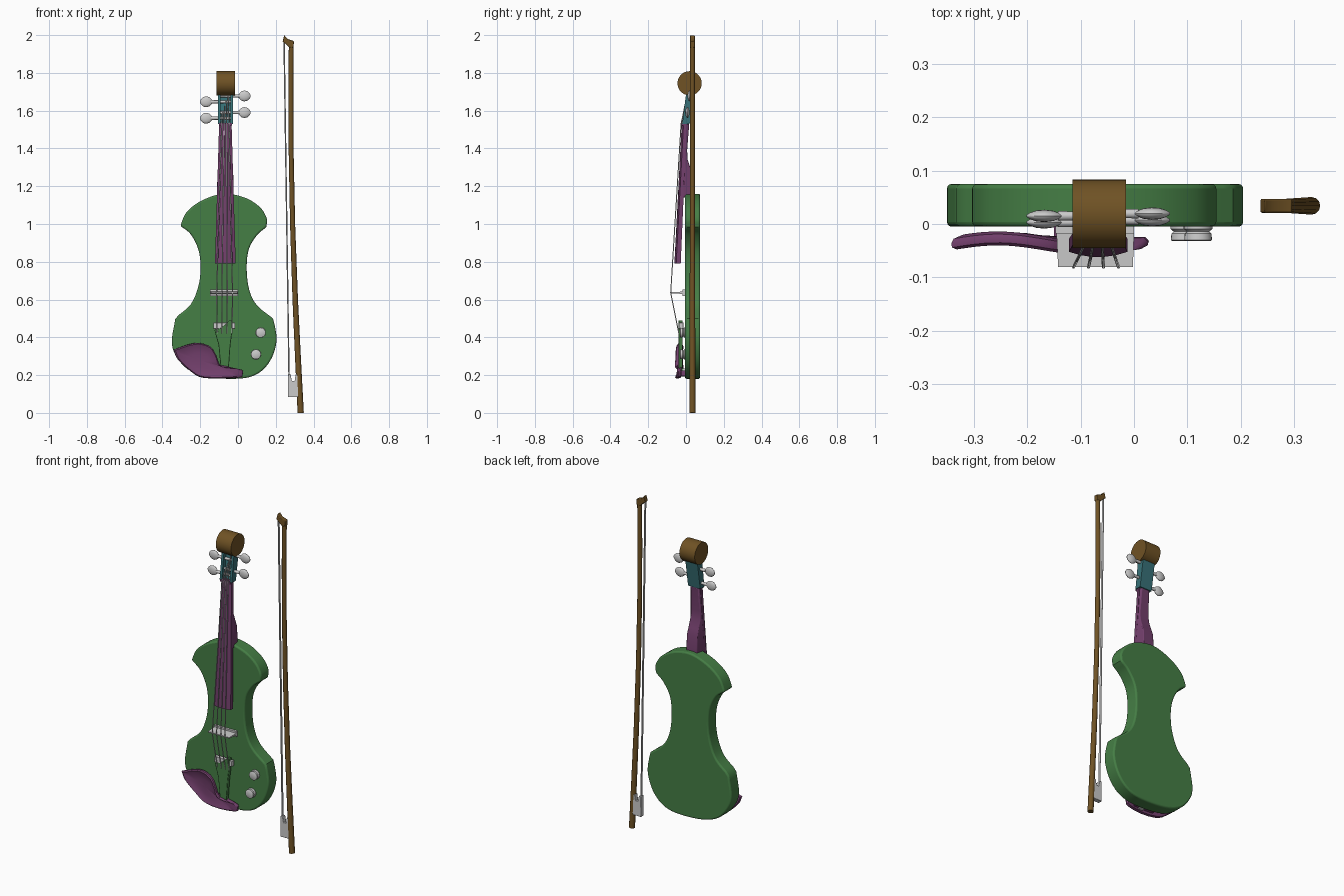
import bpy, bmesh, math
from mathutils import Vector

CX = -0.067  # instrument centre line


def material(name, rgb):
    m = bpy.data.materials.new(name)
    m.diffuse_color = (*rgb, 1)
    return m


GREEN = material("green", (0.06, 0.21, 0.06))
PURPLE = material("purple", (0.17, 0.05, 0.15))
TEAL = material("teal", (0.04, 0.17, 0.19))
BROWN = material("brown", (0.16, 0.085, 0.018))


def finish(name, bm, mat=None, bevel=0, segs=2, smooth=True):
    bmesh.ops.recalc_face_normals(bm, faces=bm.faces)
    me = bpy.data.meshes.new(name)
    bm.to_mesh(me)
    bm.free()
    ob = bpy.data.objects.new(name, me)
    bpy.context.collection.objects.link(ob)
    if mat:
        me.materials.append(mat)
    if bevel:
        mod = ob.modifiers.new("bevel", "BEVEL")
        mod.width, mod.segments = bevel, segs
        mod.limit_method, mod.angle_limit = "ANGLE", math.radians(50)
    if smooth:
        bpy.ops.object.select_all(action="DESELECT")
        ob.select_set(True)
        bpy.context.view_layer.objects.active = ob
        bpy.ops.object.shade_smooth_by_angle(angle=math.radians(35))
    return ob


def loft(name, rings, mat=None, **kw):
    bm = bmesh.new()
    vs = [[bm.verts.new(p) for p in r] for r in rings]
    n = len(vs[0])
    for a, b in zip(vs, vs[1:]):
        for i in range(n):
            bm.faces.new((a[i], a[(i + 1) % n], b[(i + 1) % n], b[i]))
    bm.faces.new(vs[0])
    bm.faces.new(vs[-1])
    return finish(name, bm, mat, **kw)


def plate(name, pts, y0, y1, mat=None, **kw):
    return loft(name, [[(x, y, z) for x, z in pts] for y in (y0, y1)], mat, **kw)


def box(name, lo, hi, mat=None, **kw):
    return plate(name, [(lo[0], lo[2]), (hi[0], lo[2]), (hi[0], hi[2]), (lo[0], hi[2])],
                 lo[1], hi[1], mat, **kw)


def tube(name, path, radii, mat=None, n=8, squash=(1, 1)):
    path = [Vector(p) for p in path]
    rings = []
    for i, p in enumerate(path):
        d = (path[min(i + 1, len(path) - 1)] - path[max(i - 1, 0)]).normalized()
        u = d.cross(Vector((0, 1, 0) if abs(d.y) < 0.9 else (0, 0, 1))).normalized()
        v = d.cross(u)
        rings.append([p + radii[i] * (u * math.cos(2 * math.pi * k / n) * squash[0]
                                      + v * math.sin(2 * math.pi * k / n) * squash[1])
                      for k in range(n)])
    return loft(name, rings, mat)


def spline(pts, steps=5):
    # open Catmull-Rom curve, last point left out so that segments chain
    p = [Vector(q) for q in pts]
    p = [2 * p[0] - p[1]] + p + [2 * p[-1] - p[-2]]
    out = []
    for a, b, c, d in zip(p, p[1:], p[2:], p[3:]):
        for k in range(steps):
            t = k / steps
            out.append(0.5 * (2 * b + (c - a) * t + (2 * a - 5 * b + 4 * c - d) * t * t
                              + (3 * b - a - 3 * c + d) * t ** 3))
    return out


# Body: four curves meeting at the bout corners
upper = [(0.15, 0.985), (0.152, 1.03), (0.115, 1.09), (0.035, 1.14), (-0.077, 1.16),
         (-0.19, 1.125), (-0.27, 1.065), (-0.305, 0.995)]
left_waist = [(-0.305, 0.99), (-0.25, 0.945), (-0.21, 0.865), (-0.198, 0.77),
              (-0.21, 0.67), (-0.25, 0.575), (-0.33, 0.505)]
lower = [(-0.332, 0.497), (-0.35, 0.38), (-0.33, 0.305), (-0.265, 0.23), (-0.16, 0.19),
         (0, 0.181), (0.1, 0.205), (0.17, 0.275), (0.204, 0.38), (0.19, 0.49)]
right_waist = [(0.185, 0.5), (0.1, 0.57), (0.06, 0.65), (0.046, 0.76), (0.057, 0.865),
               (0.1, 0.94), (0.146, 0.98)]
outline = [p for s in (upper, left_waist, lower, right_waist[:]) for p in spline(s)]
plate("body", outline, -0.005, 0.075, GREEN, bevel=0.009, segs=3)


# Fingerboard with a cambered front
def board(z, w, yf, yb):
    return [(CX - w, yb, z)] + [(CX + w * t, yf + 0.01 * t * t, z)
                                for t in (-1, -0.6, -0.2, 0.2, 0.6, 1)] + [(CX + w, yb, z)]


loft("fingerboard", [board(0.79, 0.055, -0.062, -0.028), board(1.53, 0.033, -0.023, 0.004)], PURPLE)


# Neck and heel
def neck_ring(z, w, yf, yb):
    return [(CX - w, yf, z), (CX + w, yf, z), (CX + w * 0.8, yb, z), (CX - w * 0.8, yb, z)]


loft("neck", [neck_ring(*r) for r in (
    (1.14, 0.045, -0.018, 0.044), (1.25, 0.043, -0.012, 0.04), (1.29, 0.041, -0.01, 0.026),
    (1.34, 0.039, -0.008, 0.009), (1.39, 0.037, -0.006, 0.006), (1.53, 0.032, 0.0, 0.017))],
    PURPLE, bevel=0.004)
box("nut", (CX - 0.034, -0.025, 1.522), (CX + 0.034, 0.005, 1.534), PURPLE)

# Pegbox: open channel with cheeks, leaning back
for name, x0, x1, d in (("pegbox_back", -0.04, 0.04, 0.024),
                        ("pegbox_cheek_left", -0.04, -0.026, 0),
                        ("pegbox_cheek_right", 0.026, 0.04, 0)):
    loft(name, [[(CX + x0, yf + d, z), (CX + x1, yf + d, z), (CX + x1, yb, z), (CX + x0, yb, z)]
                for z, yf, yb in ((1.53, -0.02, 0.019), (1.71, 0.003, 0.048))], TEAL)

# Scroll
tube("scroll", [(-0.115, 0.019, 1.745), (-0.015, 0.019, 1.745)], [0.064, 0.064], BROWN, n=40)

# Tuning pegs: shaft, collar and flattened knob
for i, (side, z) in enumerate(((-1, 1.56), (1, 1.59), (-1, 1.647), (1, 1.678))):
    y = 0.003 + (z - 1.56) * 0.14
    tube(f"peg_shaft_{i}", [(CX - side * 0.03, y, z), (CX + side * 0.075, y, z)],
         [0.007, 0.009], n=12)
    tube(f"peg_knob_{i}", [(CX + side * d, y, z) for d in
                           (0.068, 0.075, 0.084, 0.1, 0.115, 0.127, 0.134)],
         [0.008, 0.015, 0.024, 0.029, 0.026, 0.016, 0.005], n=16, squash=(1, 0.4))

# Bridge with feet
loft("bridge", [[(x0, y, 0.636 - h), (x1, y, 0.636 - h), (x1, y, 0.636 + h), (x0, y, 0.636 + h)]
                for y, x0, x1, h in ((-0.08, -0.142, -0.002, 0.003),
                                     (-0.018, -0.145, 0.0, 0.006))])
box("bridge_base", (-0.147, -0.018, 0.62), (0.0, -0.004, 0.652))

# Tailpiece and fine tuner bar
tail = [(-0.125, 0.44), (-0.12, 0.42), (-0.103, 0.36), (-0.09, 0.22), (-0.05, 0.22),
        (-0.04, 0.36), (-0.032, 0.42), (-0.028, 0.49), (-0.045, 0.49), (-0.065, 0.47), (-0.09, 0.45)]
plate("tailpiece", tail, -0.04, -0.018, GREEN, bevel=0.003)
box("tuner_bar", (-0.13, -0.038, 0.445), (-0.015, -0.014, 0.478), bevel=0.002)
box("tail_mount", (-0.085, -0.034, 0.19), (-0.055, 0.0, 0.235))

# Strings
for i in range(4):
    t = i - 1.5
    tube(f"string_{i}", [(CX - 0.004 + t * 0.026, -0.038, 0.42), (CX - 0.004 + t * 0.028, -0.081, 0.636),
                         (CX + t * 0.013, -0.026, 1.53),
                         (CX + t * 0.01, 0.004, 1.6 + 0.025 * i)], [0.003] * 4, n=6)

# Control knobs with a narrow waist
for i, (x, z) in enumerate(((0.12, 0.425), (0.095, 0.31))):
    tube(f"control_knob_{i}", [(x, y, z) for y in (-0.004, -0.009, -0.014, -0.018, -0.03, -0.032)],
         [0.027, 0.027, 0.021, 0.025, 0.026, 0.023], n=24)

# Chin rest: wavy dished plate
rim = spline([(-0.342, 0.335), (-0.265, 0.362), (-0.205, 0.37), (-0.145, 0.35), (-0.115, 0.305),
              (-0.085, 0.245), (0.015, 0.23), (0.025, 0.205), (0, 0.186), (-0.18, 0.185),
              (-0.257, 0.225), (-0.32, 0.285), (-0.342, 0.335)], 4)
centre = Vector((-0.19, 0.275))


def rest_ring(scale, off):
    ring = []
    for p in rim:
        c = centre + (p - centre) * scale
        mid = -0.036 + 0.009 * math.sin((c.x + 0.17) * 2 * math.pi / -0.34)
        ring.append((c.x, mid + off, c.y))
    return ring


loft("chin_rest", [rest_ring(s, o) for s, o in (
    (0.05, 0.0), (0.45, -0.001), (0.75, -0.006), (0.93, -0.013), (0.99, -0.008), (1.0, 0.0),
    (0.97, 0.008), (0.85, 0.013), (0.1, 0.014))], PURPLE)
box("chin_rest_foot", (-0.15, -0.03, 0.195), (-0.02, 0.0, 0.225), PURPLE)

# Bow stick, head, frog and hair
BY = 0.034
tube("bow_stick", [(0.332, BY, 0.0), (0.318, BY, 0.28), (0.303, BY, 0.6), (0.289, BY, 1.0),
                   (0.281, BY, 1.4), (0.28, BY, 1.7), (0.282, BY, 1.965)],
     [0.0165, 0.0155, 0.0145, 0.0135, 0.013, 0.013, 0.013], BROWN, n=12)
plate("bow_head", [(0.236, 1.965), (0.25, 1.955), (0.27, 1.935), (0.294, 1.935), (0.296, 1.968),
                   (0.262, 1.98), (0.245, 2.0)], BY - 0.013, BY + 0.013, BROWN, bevel=0.003)
plate("bow_frog", [(0.264, 0.083), (0.315, 0.083), (0.325, 0.1), (0.32, 0.205), (0.306, 0.205),
                   (0.3, 0.17), (0.285, 0.17), (0.278, 0.205), (0.265, 0.205)],
      BY - 0.013, BY + 0.013, bevel=0.002)
tube("bow_hair", [(0.27, BY, 0.19), (0.244, BY, 1.965)], [0.006, 0.006], n=6, squash=(0.6, 1.3))
